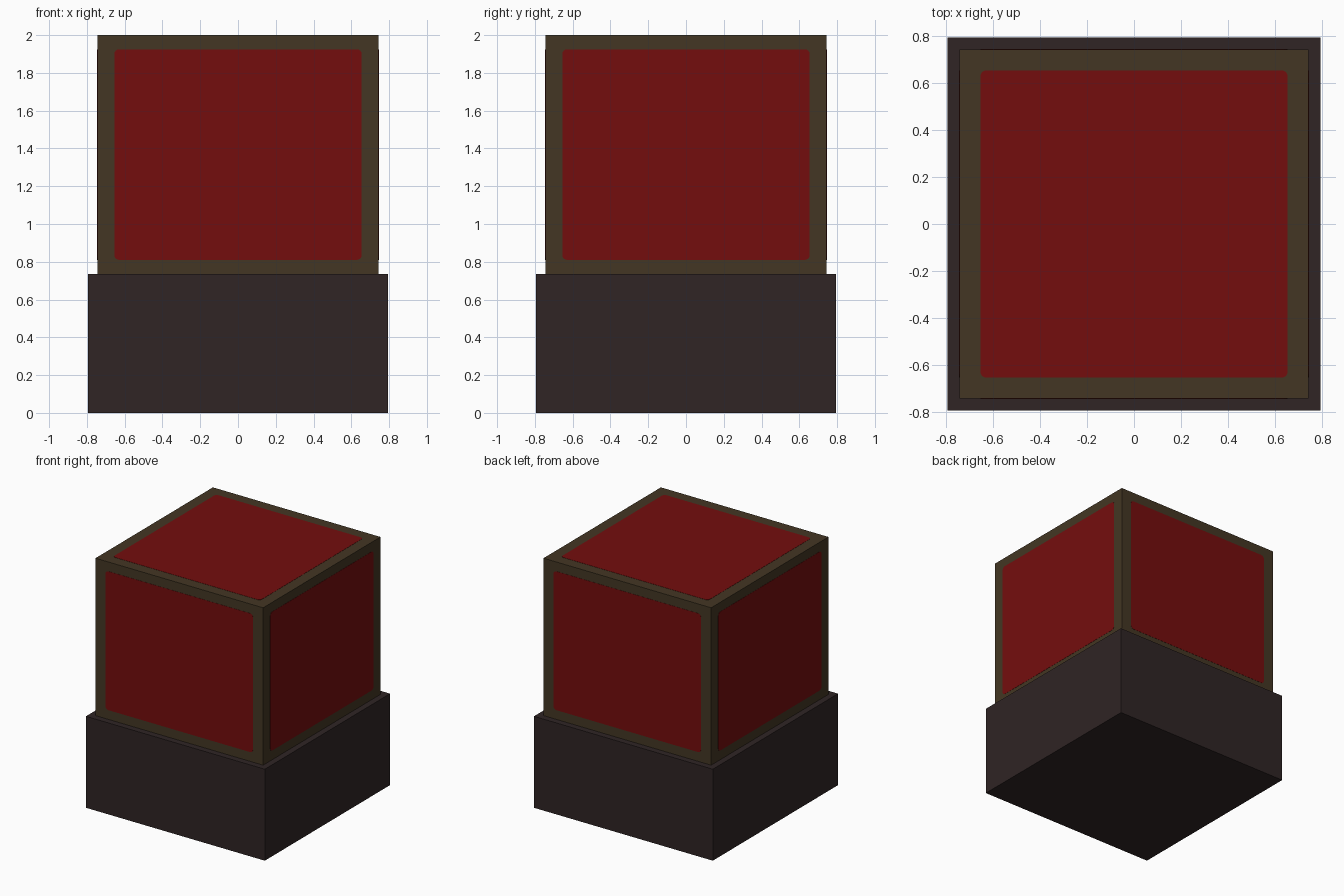
import bpy
import bmesh
from math import cos, sin, pi
from mathutils import Matrix, Vector

if "Cube" in bpy.data.objects:
    bpy.data.objects.remove(bpy.data.objects["Cube"], do_unlink=True)

BASE_HALF, BASE_TOP = 0.795, 0.735
BOX_HALF, TOP = 0.745, 2.0
PANEL_HALF = 0.655
PANEL_LOW, PANEL_HIGH = 0.81, 1.925
LIFT = 0.0015


def material(name, colour):
    mat = bpy.data.materials.new(name)
    mat.use_nodes = True
    mat.diffuse_color = (*colour, 1)
    bsdf = mat.node_tree.nodes["Principled BSDF"]
    bsdf.inputs["Base Color"].default_value = (*colour, 1)
    bsdf.inputs["Roughness"].default_value = 0.9
    return mat


def add_object(name, bm, mat):
    bmesh.ops.recalc_face_normals(bm, faces=bm.faces)
    mesh = bpy.data.meshes.new(name)
    bm.to_mesh(mesh)
    bm.free()
    mesh.materials.append(mat)
    obj = bpy.data.objects.new(name, mesh)
    bpy.context.collection.objects.link(obj)
    return obj


def block(name, half, low, high, mat):
    bm = bmesh.new()
    bmesh.ops.create_cube(bm, size=1)
    bmesh.ops.scale(bm, vec=(2 * half, 2 * half, high - low), verts=bm.verts)
    bmesh.ops.translate(bm, vec=(0, 0, (low + high) / 2), verts=bm.verts)
    return add_object(name, bm, mat)


def panel(name, half_w, half_h, matrix, mat, radius=0.025, steps=4):
    """Thin rounded rectangle in local XY, facing local +Z."""
    bm = bmesh.new()
    outline = []
    for corner, (sx, sy) in enumerate([(1, 1), (-1, 1), (-1, -1), (1, -1)]):
        for i in range(steps + 1):
            a = (corner + i / steps) * pi / 2
            outline.append(bm.verts.new((sx * (half_w - radius) + radius * cos(a),
                                         sy * (half_h - radius) + radius * sin(a),
                                         -LIFT)))
    face = bm.faces.new(outline)
    extruded = bmesh.ops.extrude_face_region(bm, geom=[face], use_keep_orig=True)["geom"]
    top = [v for v in extruded if isinstance(v, bmesh.types.BMVert)]
    bmesh.ops.translate(bm, vec=(0, 0, 2 * LIFT), verts=top)
    bm.transform(matrix)
    return add_object(name, bm, mat)


base_mat = material("dark base", (0.029, 0.018, 0.018))
frame_mat = material("brown frame", (0.057, 0.037, 0.017))
red_mat = material("deep red", (0.175, 0.004, 0.004))

# Plinth and framed box
block("base", BASE_HALF, 0, BASE_TOP, base_mat)
block("frame_box", BOX_HALF, BASE_TOP, TOP, frame_mat)

# Four side panels
mid = (PANEL_LOW + PANEL_HIGH) / 2
upright = Matrix.Translation(Vector((0, -BOX_HALF, mid))) @ Matrix.Rotation(pi / 2, 4, "X")
for k, side in enumerate(["front", "left", "back", "right"]):
    panel(side + "_panel", PANEL_HALF, (PANEL_HIGH - PANEL_LOW) / 2,
          Matrix.Rotation(k * pi / 2, 4, "Z") @ upright, red_mat)

# Top panel
panel("top_panel", PANEL_HALF, PANEL_HALF, Matrix.Translation(Vector((0, 0, TOP))), red_mat)
